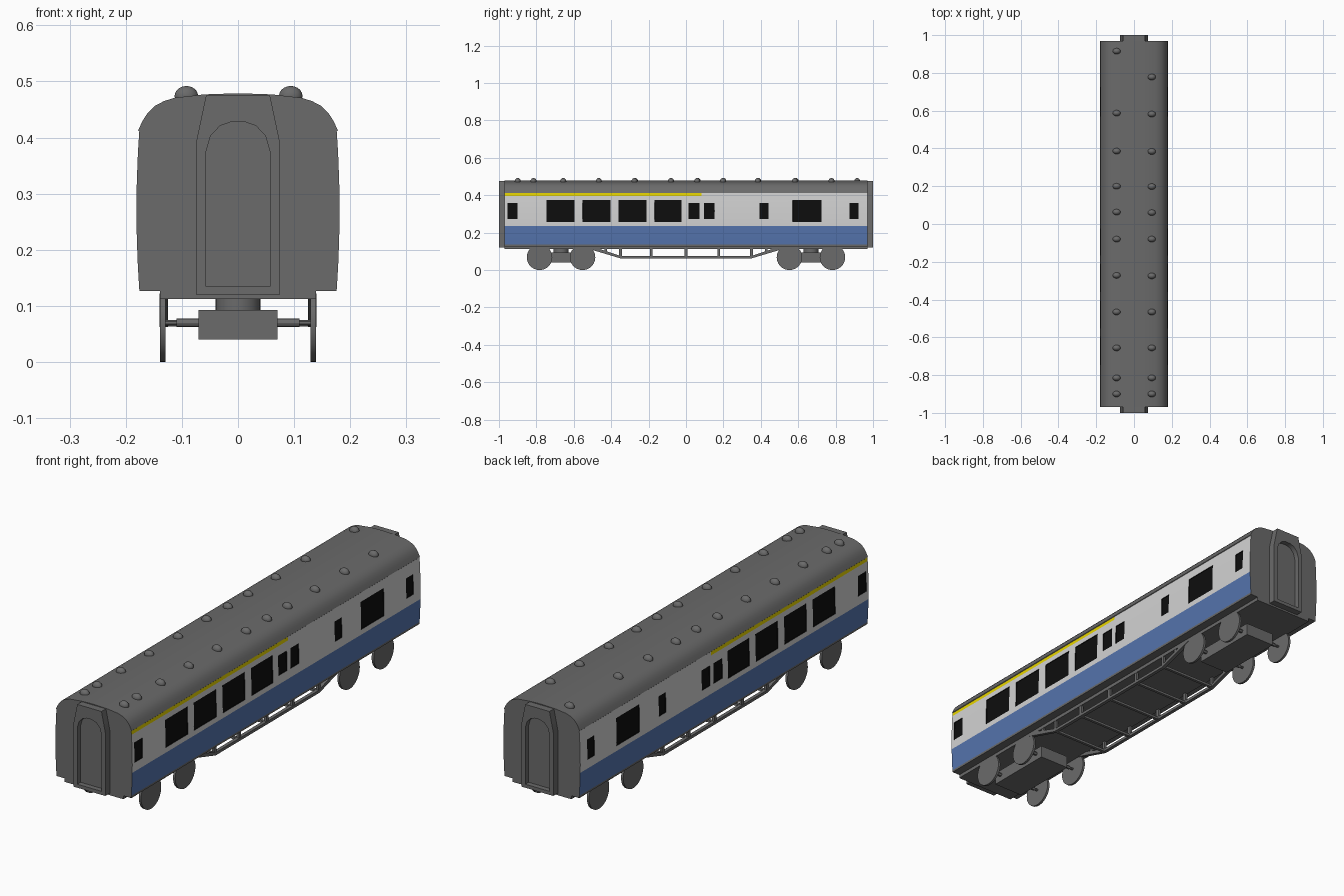
import bpy, bmesh, math
from mathutils import Vector

if "Cube" in bpy.data.objects:
    bpy.data.objects.remove(bpy.data.objects["Cube"])


def material(name, rgb):
    m = bpy.data.materials.new(name)
    m.diffuse_color = (*rgb, 1)
    m.use_nodes = True
    m.node_tree.nodes["Principled BSDF"].inputs["Base Color"].default_value = m.diffuse_color
    return m


GREY = material("dark grey", (0.145, 0.145, 0.145))
WHITE = material("off white", (0.65, 0.65, 0.65))
BLUE = material("blue", (0.09, 0.175, 0.42))
YELLOW = material("yellow", (0.85, 0.70, 0.0))
BLACK = material("window black", (0.004, 0.004, 0.004))


def finish(bm, name, mats=(GREY,)):
    bmesh.ops.recalc_face_normals(bm, faces=bm.faces[:])
    me = bpy.data.meshes.new(name)
    bm.to_mesh(me)
    bm.free()
    ob = bpy.data.objects.new(name, me)
    bpy.context.collection.objects.link(ob)
    for m in mats:
        me.materials.append(m)
    return ob


def loft(bm, loops):
    """Skin a list of closed point loops and cap both ends."""
    rings = [[bm.verts.new(p) for p in lp] for lp in loops]
    n = len(rings[0])
    for a, b in zip(rings, rings[1:]):
        for i in range(n):
            j = (i + 1) % n
            bm.faces.new((a[i], a[j], b[j], b[i]))
    bm.faces.new(rings[0])
    bm.faces.new(rings[-1])


def box(name, x0, x1, y0, y1, z0, z1):
    bm = bmesh.new()
    loft(bm, [[(x0, y0, z), (x1, y0, z), (x1, y1, z), (x0, y1, z)] for z in (z0, z1)])
    return finish(bm, name)


def rod(name, a, b, r, sides=32):
    a, b = Vector(a), Vector(b)
    d = b - a
    bpy.ops.mesh.primitive_cylinder_add(vertices=sides, radius=r, depth=d.length, location=(a + b) / 2,
                                        rotation=d.to_track_quat('Z', 'Y').to_euler())
    ob = bpy.context.object
    ob.name = name
    ob.data.materials.append(GREY)
    return ob


def mirrored(half):
    """Close a right-hand half outline into a full symmetric one."""
    return half + [(-x, z) for x, z in reversed(half) if x > 1e-6]


# Coach body: cross-section swept through stations at the window edges
BIG, SMALL = (0.257, 0.374), (0.273, 0.358)
windows = [(-0.955, -0.90, SMALL), (-0.746, -0.596, BIG), (-0.553, -0.404, BIG),
           (-0.361, -0.211, BIG), (-0.168, -0.024, BIG), (0.013, 0.072, SMALL),
           (0.096, 0.152, SMALL), (0.393, 0.441, SMALL), (0.57, 0.725, BIG), (0.874, 0.922, SMALL)]
side_z = (0.127, 0.136, 0.18, 0.235, 0.257, 0.273, 0.315, 0.358, 0.374, 0.396, 0.411)
half = [(0.139, 0.112), (0.139, 0.127)]
half += [(0.181 - 0.005 * ((z - 0.27) / 0.14) ** 2, z) for z in side_z]
half += [(0.178, 0.413), (0.170, 0.430), (0.161, 0.444), (0.149, 0.456), (0.132, 0.465),
         (0.113, 0.471), (0.06, 0.477), (0.0, 0.479)]
section = mirrored(half)
stations = sorted([-0.97, 0.083, 0.97] + [v for w in windows for v in w[:2]])
bm = bmesh.new()
loft(bm, [[(x, y, z) for x, z in section] for y in stations])
panes = []
for f in bm.faces:
    c = f.calc_center_median()
    if abs(c.y) > 0.969 or abs(c.x) < 0.17 or not 0.136 < c.z < 0.411:
        continue
    if c.z < 0.235:
        f.material_index = 2
    elif any(a < c.y < b and h[0] < c.z < h[1] for a, b, h in windows):
        f.material_index = 4
        panes.append(f)
    elif c.z > 0.396 and c.y < 0.083:
        f.material_index = 3
    else:
        f.material_index = 1
bmesh.ops.recalc_face_normals(bm, faces=bm.faces[:])
bmesh.ops.inset_region(bm, faces=panes, thickness=0.001, depth=-0.003)
finish(bm, "coach_body", (GREY, WHITE, BLUE, YELLOW, BLACK))

# Gangway frames with recessed arched doorway at both ends
outer = mirrored([(0.075, 0.12), (0.075, 0.39), (0.0665, 0.43), (0.057, 0.475), (0.02, 0.475)])
inner = mirrored([(0.057, 0.135), (0.057, 0.375), (0.049, 0.403), (0.032, 0.421), (0.012, 0.428)])
for end, s in (("front", -1), ("back", 1)):
    bm = bmesh.new()
    loft(bm, [[(x, s * y, z) for x, z in lp]
              for lp, y in ((outer, 0.96), (outer, 1.0), (inner, 1.0), (inner, 0.978))])
    finish(bm, end + "_gangway")

# Roof vents
rows = {-0.092: (0.915, 0.587, 0.386, 0.2, 0.063, -0.08, -0.272, -0.466, -0.656, -0.815, -0.9),
        0.094: (0.778, 0.582, 0.384, 0.198, 0.06, -0.08, -0.275, -0.466, -0.656, -0.815, -0.9)}
for x, ys in rows.items():
    for y in ys:
        bpy.ops.mesh.primitive_uv_sphere_add(segments=16, ring_count=10, radius=1, location=(x, y, 0.474))
        v = bpy.context.object
        v.name = "roof_vent"
        v.scale = (0.021, 0.016, 0.018)
        v.data.materials.append(GREY)

# Bogies: frame, pivot, axles and wheels
for s in (-1, 1):
    c = s * 0.668
    box("bogie_frame", -0.07, 0.07, c - 0.15, c + 0.15, 0.04, 0.093)
    rod("bogie_pivot", (0, c, 0.09), (0, c, 0.115), 0.04)
    for y in (c - 0.115, c + 0.115):
        rod("axle", (-0.13, y, 0.07), (0.13, y, 0.07), 0.005, 12)
        rod("axle_sleeve", (-0.11, y, 0.07), (0.11, y, 0.07), 0.008, 12)
        for side in (-1, 1):
            rod("wheel", (side * 0.129, y, 0.068), (side * 0.139, y, 0.068), 0.068, 40)

# Truss frames under the floor, joined by cross bars
for side in (-1, 1):
    x0, x1 = sorted((side * 0.125, side * 0.14))
    bm = bmesh.new()
    lower = [(-0.52, 0.113), (-0.35, 0.062), (0.35, 0.062), (0.52, 0.113)]
    upper = [(0.49, 0.122), (0.345, 0.074), (-0.345, 0.074), (-0.49, 0.122)]
    for i in range(3):
        quad = [lower[i], lower[i + 1], upper[2 - i], upper[3 - i]]
        loft(bm, [[(x, y, z) for y, z in quad] for x in (x0, x1)])
    finish(bm, "truss_rail")
    for y in (-0.43, -0.35, -0.185, 0.0, 0.175, 0.35, 0.43):
        foot = 0.068 if abs(y) < 0.4 else 0.092
        box("truss_post", x0 + 0.002, x1 - 0.002, y - 0.007, y + 0.007, foot, 0.114)
for y in (-0.35, -0.185, 0.0, 0.175, 0.35):
    box("truss_cross_bar", -0.127, 0.127, y - 0.006, y + 0.006, 0.063, 0.073)

# Smooth shading with sharp edges kept
bpy.ops.object.select_all(action='SELECT')
bpy.context.view_layer.objects.active = bpy.data.objects["coach_body"]
bpy.ops.object.shade_smooth_by_angle(angle=math.radians(30))
